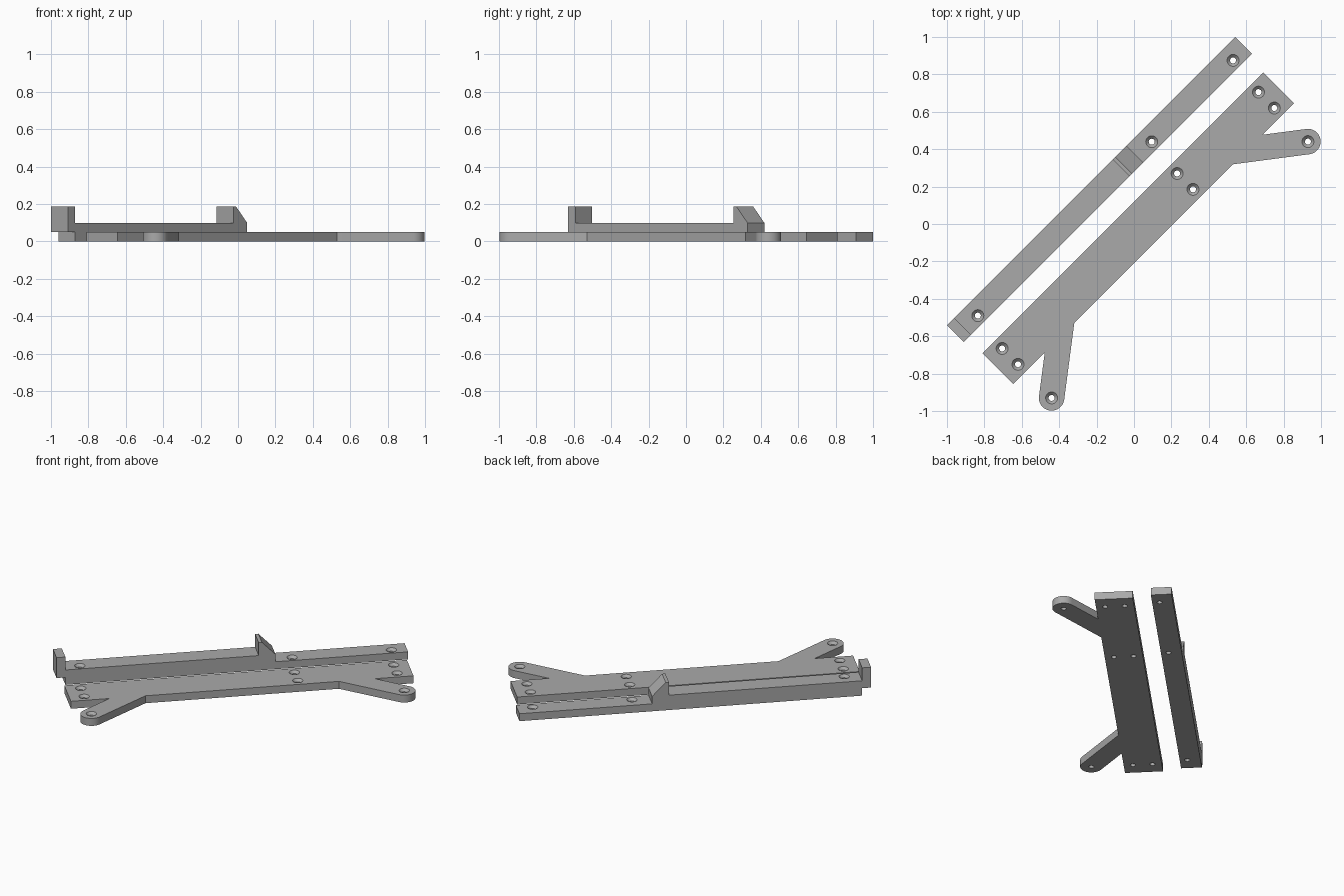
import bpy, bmesh, math
from mathutils import Matrix, Vector

if "Cube" in bpy.data.objects:
    bpy.data.objects.remove(bpy.data.objects["Cube"])

DIAGONAL = Matrix.Rotation(math.radians(45), 4, 'Z')   # both parts lie along the diagonal

grey = bpy.data.materials.new("plain grey")
grey.diffuse_color = (0.4, 0.4, 0.4, 1)
grey.use_nodes = True
grey.node_tree.nodes["Principled BSDF"].inputs["Base Color"].default_value = grey.diffuse_color


def make_object(name, bm):
    bmesh.ops.recalc_face_normals(bm, faces=bm.faces)
    mesh = bpy.data.meshes.new(name)
    bm.to_mesh(mesh)
    bm.free()
    mesh.materials.append(grey)
    ob = bpy.data.objects.new(name, mesh)
    ob.matrix_world = DIAGONAL
    bpy.context.collection.objects.link(ob)
    return ob


def extrude(name, outline, direction):
    """Prism from a closed outline of 3D points."""
    bm = bmesh.new()
    face = bm.faces.new([bm.verts.new(p) for p in outline])
    new = bmesh.ops.extrude_face_region(bm, geom=[face])["geom"]
    bmesh.ops.translate(bm, vec=direction,
                        verts=[v for v in new if isinstance(v, bmesh.types.BMVert)])
    return make_object(name, bm)


def drill(ob, holes):
    """Countersunk screw holes; each hole is (u, v, top height)."""
    n = 32
    bm = bmesh.new()
    for u, v, top in holes:
        rings = []
        for r, z in ((0.016, -0.02), (0.016, top - 0.016), (0.032, top), (0.032, top + 0.02)):
            rings.append([bm.verts.new((u + r * math.cos(2 * math.pi * i / n),
                                        v + r * math.sin(2 * math.pi * i / n), z))
                          for i in range(n)])
        for a, b in zip(rings, rings[1:]):
            for i in range(n):
                j = (i + 1) % n
                bm.faces.new((a[i], a[j], b[j], b[i]))
        bm.faces.new(rings[0][::-1])
        bm.faces.new(rings[-1])
    cutter = make_object(ob.name + "_hole_cutter", bm)
    cutter.hide_render = True
    cutter.hide_set(True)
    mod = ob.modifiers.new("screw holes", 'BOOLEAN')
    mod.operation = 'DIFFERENCE'
    mod.solver = 'EXACT'
    mod.object = cutter


def smooth(ob):
    bpy.ops.object.select_all(action='DESELECT')
    ob.select_set(True)
    bpy.context.view_layer.objects.active = ob
    bpy.ops.object.shade_smooth_by_angle(angle=math.radians(30))


# Mounting plate: wide strip with two splayed, round-ended ears
T = 0.05
END, LEFT, RIGHT = 1.061, 0.085, -0.148
EAR = Vector((0.969, -0.346))
R = 0.068
ear_angle = math.radians(-37.5)
along = Vector((math.cos(ear_angle), math.sin(ear_angle)))
side = Vector((-along.y, along.x))


def meet_edge(p):
    """Where a line along the ear reaches the right edge of the strip."""
    return p + along * ((RIGHT - p.y) / along.y)


half = [Vector((END, LEFT)), Vector((END, RIGHT)), meet_edge(EAR + side * R)]
for i in range(25):
    a = ear_angle + math.pi / 2 - math.pi * i / 24
    half.append(EAR + Vector((math.cos(a), math.sin(a))) * R)
half.append(meet_edge(EAR - side * R))
outline = half + [Vector((-p.x, p.y)) for p in reversed(half)]
plate = extrude("mounting_plate", [(p.x, p.y, 0) for p in outline], (0, 0, T))
smooth(plate)
plate_holes = [(u, v, T) for u in (-0.969, 0.354, 0.969) for v in (0.028, -0.092)]
plate_holes += [(s * EAR.x, EAR.y, T) for s in (-1, 1)]
drill(plate, plate_holes)

# Hooked bar: side profile with an end hook, thick half, wedge stop and thin half
profile = [(-1.034, 0), (1.089, 0), (1.089, T), (0.267, T), (0.267, 0.1),
           (0.183, 0.187), (0.163, 0.187), (0.163, 0.1), (-1.034, 0.1),
           (-1.034, 0.187), (-1.089, 0.187), (-1.089, T), (-1.034, T)]
bar = extrude("hooked_bar", [(u, 0.198, z) for u, z in profile], (0, 0.127, 0))
drill(bar, [(-0.937, 0.244, 0.1), (0.378, 0.244, T), (0.993, 0.244, T)])
